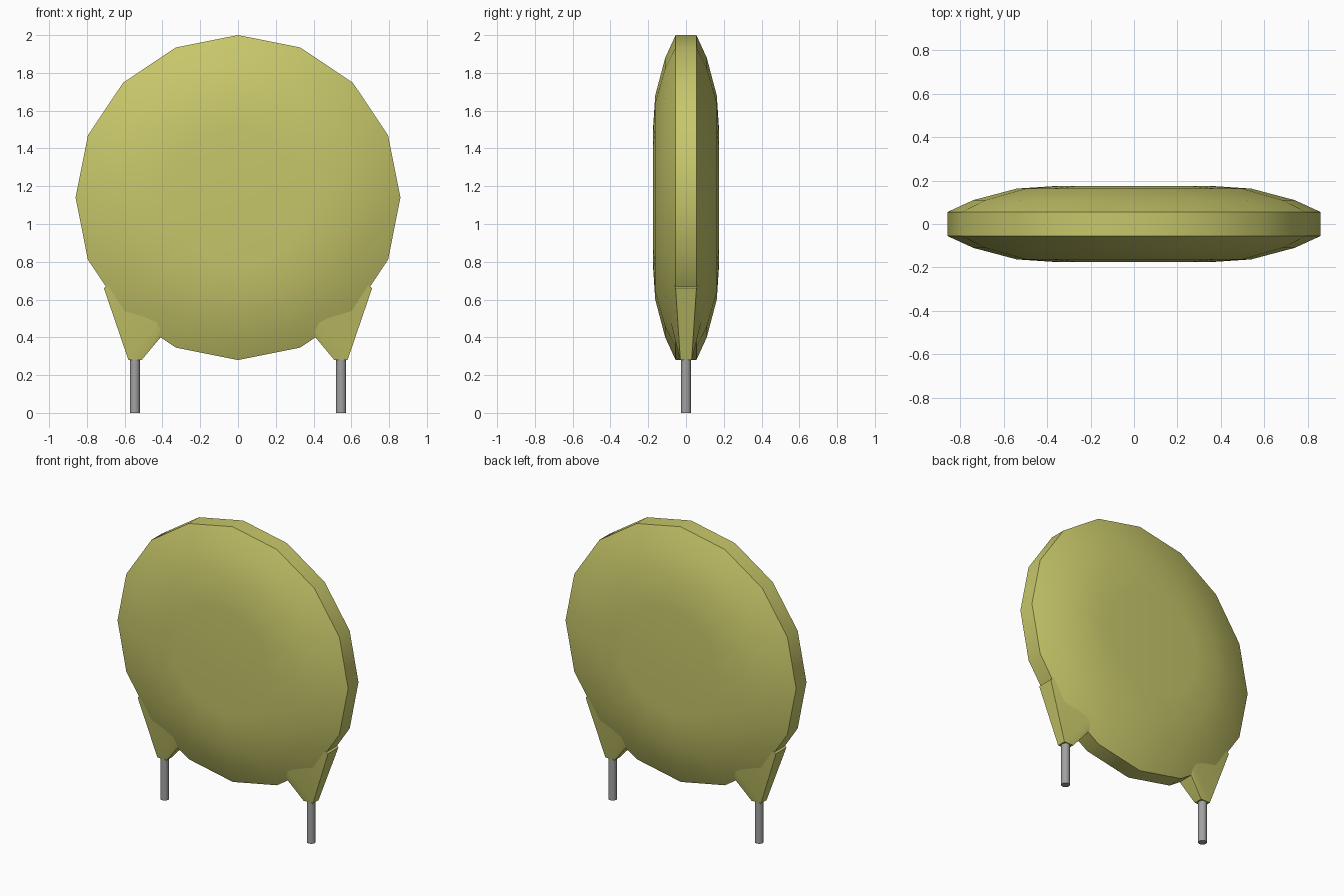
import bpy, bmesh, math

cube = bpy.data.objects.get("Cube")
if cube:
    bpy.data.objects.remove(cube, do_unlink=True)


def make_material(name, rgb):
    mat = bpy.data.materials.new(name)
    mat.use_nodes = True
    mat.diffuse_color = (*rgb, 1)
    mat.node_tree.nodes["Principled BSDF"].inputs["Base Color"].default_value = (*rgb, 1)
    return mat


def finish(name, bm, mat):
    bmesh.ops.recalc_face_normals(bm, faces=bm.faces)
    mesh = bpy.data.meshes.new(name)
    bm.to_mesh(mesh)
    bm.free()
    mesh.materials.append(mat)
    obj = bpy.data.objects.new(name, mesh)
    bpy.context.collection.objects.link(obj)
    bpy.ops.object.select_all(action="DESELECT")
    obj.select_set(True)
    bpy.context.view_layer.objects.active = obj
    bpy.ops.object.shade_smooth_by_angle(angle=math.radians(35))
    return obj


olive = make_material("olive coating", (0.57, 0.57, 0.145))
metal = make_material("grey metal", (0.36, 0.36, 0.36))

# Domed sixteen-sided disc: (radius, y) profile swept around the y axis
SIDES, CENTRE_Z = 16, 1.14
half = [(0.36, 0.175), (0.54, 0.163), (0.74, 0.11), (0.86, 0.055)]
profile = [(r, -y) for r, y in half] + [(r, y) for r, y in reversed(half)]
bm = bmesh.new()
rings = []
for r, y in profile:
    angles = [2 * math.pi * i / SIDES for i in range(SIDES)]
    rings.append([bm.verts.new((r * math.cos(a), y, CENTRE_Z + r * math.sin(a))) for a in angles])
for a, b in zip(rings, rings[1:]):
    for i in range(SIDES):
        j = (i + 1) % SIDES
        bm.faces.new((a[i], a[j], b[j], b[i]))
bm.faces.new(rings[0])
bm.faces.new(rings[-1])
finish("disc_body", bm, olive)

# Tapered coating shoulders and metal pins, mirrored left and right
shoulder = [(0.51, 0.03, 0.28), (0.58, 0.03, 0.28), (0.605, 0.055, 0.56),
            (0.71, 0.055, 0.66), (0.41, 0.055, 0.40),
            (0.30, 0.172, 0.98), (0.16, 0.172, 0.84)]
for side, sx in (("left", 1), ("right", -1)):
    bm = bmesh.new()
    for x, y, z in shoulder:
        for sy in (1, -1):
            bm.verts.new((sx * x, sy * y, z))
    bmesh.ops.convex_hull(bm, input=bm.verts)
    loose = [v for v in bm.verts if not v.link_faces]
    bmesh.ops.delete(bm, geom=loose, context="VERTS")
    finish(side + "_shoulder", bm, olive)

    bm = bmesh.new()
    bmesh.ops.create_cone(bm, cap_ends=True, segments=16, radius1=0.027, radius2=0.027, depth=0.32)
    bmesh.ops.translate(bm, verts=bm.verts, vec=(sx * 0.546, 0, 0.16))
    finish(side + "_pin", bm, metal)
